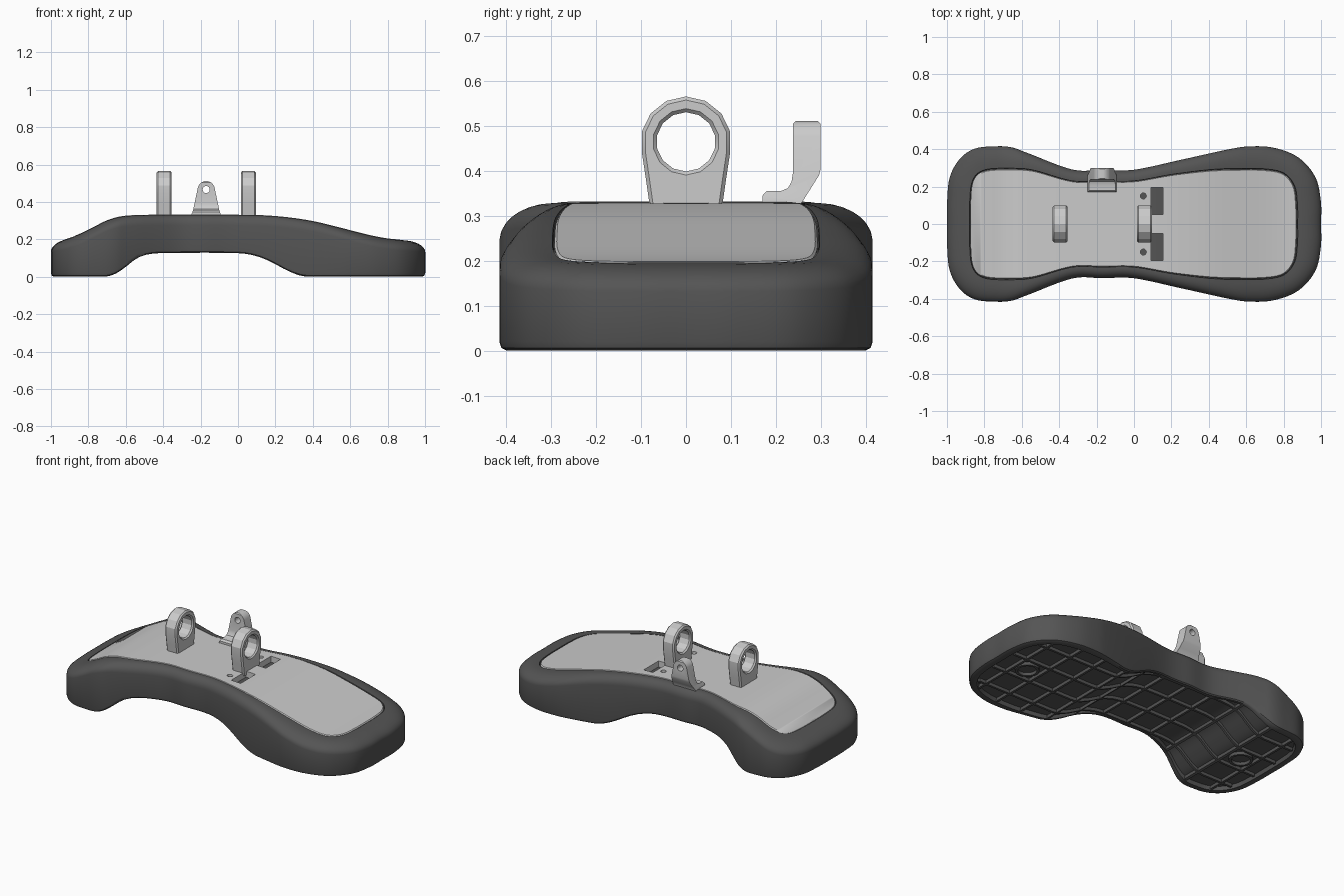
import bpy, bmesh
from math import cos, sin, pi, radians
from mathutils import Vector

if "Cube" in bpy.data.objects:
    bpy.data.objects.remove(bpy.data.objects["Cube"])

# profiles: top and bottom height along x; half outlines of body and top plate
TOP = [(-1, .19), (-.93, .2), (-.86, .222), (-.78, .26), (-.7, .3), (-.62, .322), (-.5, .329), (-.3, .33),
       (.1, .328), (.25, .318), (.4, .296), (.55, .26), (.7, .222), (.8, .203), (.9, .194), (1, .187)]
BOT = [(-1, 0), (-.72, 0), (-.66, .014), (-.6, .053), (-.54, .1), (-.47, .122), (-.38, .127), (0, .126),
       (.09, .113), (.17, .083), (.25, .04), (.32, .01), (.38, 0), (1, 0)]
OUTER = [(-1, 0), (-.999, .12), (-.985, .25), (-.93, .35), (-.85, .403), (-.75, .415), (-.66, .411),
         (-.57, .38), (-.33, .291), (-.17, .29), (0, .29), (.25, .343), (.5, .398), (.62, .415),
         (.75, .407), (.88, .355), (.97, .25), (.999, .12), (1, 0)]
PLATE = [(-.875, 0), (-.874, .1), (-.867, .2), (-.845, .255), (-.8, .284), (-.73, .293), (-.63, .293),
         (-.53, .283), (-.33, .228), (-.17, .228), (0, .228), (.2, .262), (.4, .286), (.55, .292),
         (.7, .29), (.8, .268), (.855, .2), (.869, .1), (.87, 0)]


def height(table, x):
    x = min(max(x, table[0][0]), table[-1][0])
    n = len(table)
    slope = lambda k: ((table[min(k + 1, n - 1)][1] - table[max(k - 1, 0)][1]) /
                       (table[min(k + 1, n - 1)][0] - table[max(k - 1, 0)][0]))
    i = max(k for k in range(n - 1) if table[k][0] <= x)
    (x0, a), (x1, b) = table[i], table[i + 1]
    h = x1 - x0
    if a == b:
        return a
    t = (x - x0) / h
    return (a * (2*t**3 - 3*t*t + 1) + b * (3*t*t - 2*t**3)
            + h * slope(i) * (t**3 - 2*t*t + t) + h * slope(i + 1) * (t**3 - t*t))


def half_curve(pts, steps=6):
    p = [Vector(q) for q in pts]
    p = [Vector((p[1].x, -p[1].y))] + p + [Vector((p[-2].x, -p[-2].y))]
    out = []
    for i in range(1, len(p) - 2):
        a, b, c, d = p[i - 1:i + 3]
        for s in range(steps):
            t = s / steps
            out.append(.5 * (2*b + (c - a)*t + (2*a - 5*b + 4*c - d)*t*t + (3*b - a - 3*c + d)*t**3))
    return out + [p[-2]]


HO, HP = half_curve(OUTER), half_curve(PLATE)


def half_ring(t):
    return [a.lerp(b, t) for a, b in zip(HO, HP)]


def ring(t, table, dz):
    h = half_ring(t)
    full = h + [Vector((v.x, -v.y)) for v in h[-2:0:-1]]
    return [(v.x, v.y, height(table, v.x) + dz) for v in full]


def finish(bm, name, angle=35):
    bmesh.ops.recalc_face_normals(bm, faces=bm.faces)
    me = bpy.data.meshes.new(name)
    bm.to_mesh(me)
    bm.free()
    ob = bpy.data.objects.new(name, me)
    bpy.context.collection.objects.link(ob)
    smooth(ob, angle)
    return ob


def smooth(ob, angle=35):
    bpy.ops.object.select_all(action='DESELECT')
    ob.select_set(True)
    bpy.context.view_layer.objects.active = ob
    bpy.ops.object.shade_smooth_by_angle(angle=radians(angle))


def loft(name, loops, caps='strip', angle=35):
    bm = bmesh.new()
    rows = [[bm.verts.new(p) for p in l] for l in loops]
    n = len(rows[0])
    pairs = list(zip(rows, rows[1:])) + ([(rows[-1], rows[0])] if caps == 'cyclic' else [])
    for a, b in pairs:
        for i in range(n):
            j = (i + 1) % n
            bm.faces.new((a[i], a[j], b[j], b[i]))
    for r in (rows[0], rows[-1]):
        if caps == 'ngon':
            bm.faces.new(r)
        elif caps == 'strip':
            for i in range(n // 2):
                quad = [r[i], r[i + 1], r[(n - i - 1) % n], r[(n - i) % n]]
                bm.faces.new(list(dict.fromkeys(quad)))
    return finish(bm, name, angle)


def boolean(ob, cutter, op='DIFFERENCE'):
    cutter.hide_render = True
    m = ob.modifiers.new('cut', 'BOOLEAN')
    m.operation, m.object, m.solver = op, cutter, 'EXACT'
    bpy.context.view_layer.objects.active = ob
    bpy.ops.object.modifier_apply(modifier=m.name)
    bpy.data.objects.remove(cutter)


def prism(name, pts, axis, a, b):
    place = (lambda p, d: (d, p[0], p[1])) if axis == 'x' else \
            (lambda p, d: (p[0], d, p[1])) if axis == 'y' else (lambda p, d: (p[0], p[1], d))
    return loft(name, [[place(p, d) for p in pts] for d in (a, b)], 'ngon')


def circle(cx, cy, r, n=16):
    return [(cx + r * cos(2*pi*k/n), cy + r * sin(2*pi*k/n)) for k in range(n)]


dark = bpy.data.materials.new('dark_rubber')
dark.diffuse_color = (.09, .09, .09, 1)
dark.use_nodes = True
dark.node_tree.nodes["Principled BSDF"].inputs["Base Color"].default_value = dark.diffuse_color

# body: recessed underside, rounded sides, groove and seat for the plate
loops = [ring(.42, BOT, .022), ring(.36, BOT, 0), ring(.14, BOT, 0), ring(.04, BOT, .006), ring(0, BOT, .02)]
for k in range(8):
    a = k / 7 * pi / 2
    loops.append(ring(.8 * (1 - cos(a)), TOP, -.055 * (1 - sin(a))))
loops += [ring(.96, TOP, 0), ring(.975, TOP, -.006), ring(.98, TOP, -.035)]
body = loft('body', loops)
body.data.materials.append(dark)

# top plate with slots and screw holes
plate = loft('top_plate', [ring(1, TOP, -.036), ring(1, TOP, -.003), ring(1.04, TOP, .002)])
for s in (1, -1):
    boolean(plate, prism('slot', [(.09, s*.05), (.155, s*.05), (.155, s*.195), (.09, s*.195)], 'z', .2, .5))
    boolean(plate, prism('screw_hole', circle(.05, s*.15, .016), 'z', .2, .5))
smooth(plate)

# underside ribs following the bottom profile
def half_width(x):
    h = half_ring(.38)
    for a, b in zip(h, h[1:]):
        if a.x <= x <= b.x:
            return a.y + (b.y - a.y) * (x - a.x) / max(b.x - a.x, 1e-6)
    return 0


bm = bmesh.new()


def rib(path, w=.007):
    rows = []
    for i, p in enumerate(path):
        d = (path[min(i + 1, len(path) - 1)] - path[max(i - 1, 0)]).normalized()
        s = Vector((-d.y, d.x)) * w
        rows.append([bm.verts.new((q.x, q.y, height(BOT, q.x) + z))
                     for q, z in ((p - s, .003), (p + s, .003), (p + s, .026), (p - s, .026))])
    for a, b in zip(rows, rows[1:]):
        for i in range(4):
            bm.faces.new((a[i], a[(i + 1) % 4], b[(i + 1) % 4], b[i]))
    bm.faces.new(rows[0])
    bm.faces.new(rows[-1][::-1])


for k in range(-5, 6):
    w = half_width(k * .17)
    rib([Vector((k * .17, -w)), Vector((k * .17, w))])
for y in (-.26, -.09, .09, .26):
    run = []
    for k in range(97):
        x = -.96 + k * .02
        if half_width(x) > abs(y):
            run.append(Vector((x, y)))
        elif len(run) > 1:
            rib(run)
            run = []
    if len(run) > 1:
        rib(run)
for x in (-.77, .77):
    rib([Vector(p) for p in circle(x, 0, .06, 20) + [(x + .06, 0)]])
ribs = finish(bm, 'underside_ribs')
ribs.data.materials.append(dark)

# two ring lugs, fourteen-sided with chamfers
def lug_loop(x, r, inset=None):
    pts = []
    for k in range(14):
        a = pi / 2 + 2 * pi * k / 14
        y, z = r * cos(a), r * sin(a)
        if inset is not None and 5 <= k <= 9:
            c = 1 if k > 7 else -1
            y, z = {5: (.089, -.085), 6: (.079, -.155), 7: (0, -.155)}[min(k, 14 - k)]
            y = c * max(y - inset, 0)
        pts.append((x, y, .465 + z))
    return pts


for name, x0 in (('left_ring_lug', -.435), ('right_ring_lug', .015)):
    x1, c = x0 + .08, .008
    loft(name, [lug_loop(x0 + c, .066), lug_loop(x0, .074), lug_loop(x0, .093, c), lug_loop(x0 + c, .101, 0),
                lug_loop(x1 - c, .101, 0), lug_loop(x1, .093, c), lug_loop(x1, .074), lug_loop(x1 - c, .066)],
         'cyclic', 25)

# rear bracket: side profile trimmed by its tapered front shape, then drilled
side = [(.17, .29), (.17, .345), (.18, .356), (.213, .356), (.227, .362), (.235, .376), (.238, .395),
        (.238, .505), (.244, .511), (.294, .511), (.3, .505), (.3, .405), (.296, .39), (.255, .325), (.255, .29)]
bracket = prism('rear_bracket', side, 'x', -.26, -.08)
arc = [(-.17 + .046 * cos(radians(a)), .466 + .046 * sin(radians(a))) for a in range(15, 166, 15)]
front = [(-.248, .28), (-.093, .28), (-.093, .335), (-.1, .356)] + arc + [(-.24, .356), (-.248, .335)]
boolean(bracket, prism('taper', front, 'y', .1, .4), 'INTERSECT')
boolean(bracket, prism('pin_hole', circle(-.17, .466, .019), 'y', .1, .4))
smooth(bracket)
